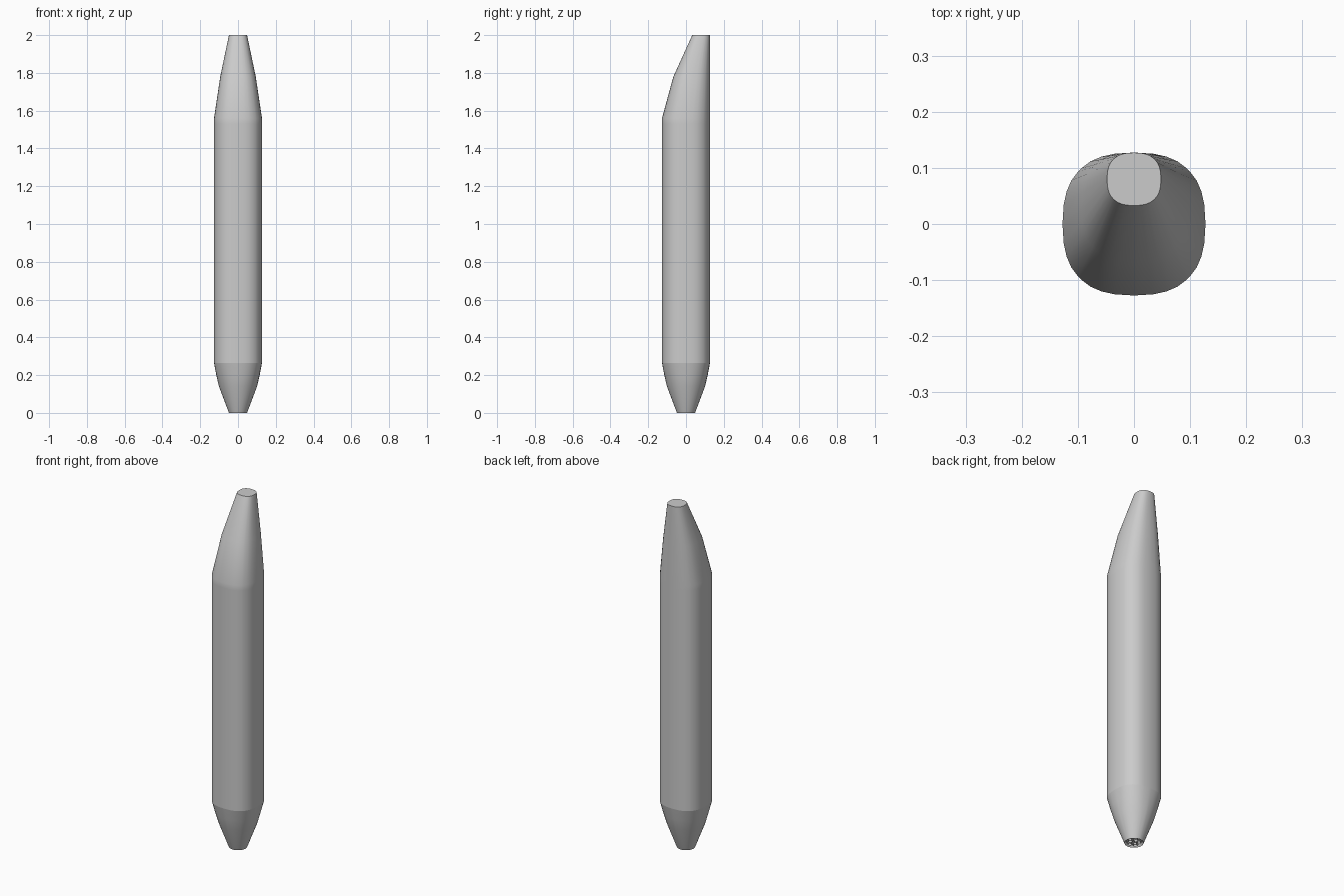
import bpy, bmesh, math
from mathutils import Vector

cube = bpy.data.objects.get("Cube")
if cube:
    bpy.data.objects.remove(cube)

grey = bpy.data.materials.new("hull grey")
grey.use_nodes = True
colour = (0.6, 0.6, 0.6, 1)
grey.diffuse_color = colour
grey.node_tree.nodes["Principled BSDF"].inputs["Base Color"].default_value = colour


def section(flat=0.52, cut=0.45, steps=5):
    """Unit octagon with softened corners."""
    corners = []
    for k in range(4):
        a = k * math.pi / 2
        for v in (-flat, flat):
            corners.append(Vector((math.cos(a) - v * math.sin(a),
                                   math.sin(a) + v * math.cos(a))))
    points = []
    for i, c in enumerate(corners):
        before = c.lerp(corners[i - 1], cut)
        after = c.lerp(corners[(i + 1) % 8], cut)
        for s in range(steps):
            t = s / (steps - 1)
            points.append(before.lerp(c, t).lerp(c.lerp(after, t), t))
    return points


def finish(bm, name):
    bmesh.ops.recalc_face_normals(bm, faces=bm.faces[:])
    mesh = bpy.data.meshes.new(name)
    bm.to_mesh(mesh)
    bm.free()
    mesh.materials.append(grey)
    ob = bpy.data.objects.new(name, mesh)
    bpy.context.collection.objects.link(ob)
    bpy.ops.object.select_all(action="DESELECT")
    ob.select_set(True)
    bpy.context.view_layer.objects.active = ob
    bpy.ops.object.shade_smooth_by_angle(angle=math.radians(30))
    return ob


# Hull stations: height, half width, front y, back y, roundness
stations = [
    (0.012, 0.040, -0.040, 0.040, 1), (0, 0.048, -0.048, 0.048, 1),
    (0.14, 0.101, -0.101, 0.101, 1), (0.20, 0.115, -0.115, 0.115, 0.55),
    (0.265, 0.127, -0.127, 0.127, 0), (0.30, 0.127, -0.127, 0.127, 0),
    (1.53, 0.127, -0.127, 0.127, 0), (1.56, 0.127, -0.127, 0.127, 0),
    (1.78, 0.094, -0.067, 0.127, 0), (2, 0.048, 0.033, 0.127, 0),
]
bm = bmesh.new()
rings = []
for z, half, front, back, roundness in stations:
    ring = []
    for p in section():
        q = p.lerp(p.normalized(), roundness)
        ring.append(bm.verts.new((q.x * half,
                                  (front + back) / 2 + q.y * (back - front) / 2, z)))
    rings.append(ring)
for low, high in zip(rings, rings[1:]):
    for i in range(len(low)):
        bm.faces.new((low[i - 1], low[i], high[i], high[i - 1]))
bm.faces.new(rings[0])
bm.faces.new(rings[-1])
hull = finish(bm, "hull")

# Crisp shoulder where the tail cone meets the straight hull
for e in hull.data.edges:
    if all(abs(hull.data.vertices[v].co.z - 0.265) < 1e-4 for v in e.vertices):
        e.use_edge_sharp = True

# Small open nozzles recessed in the tail
bm = bmesh.new()
for k in range(5):
    a = k * math.tau / 5
    made = bmesh.ops.create_cone(bm, cap_ends=False, segments=16, radius1=0.011,
                                 radius2=0.007, depth=0.012)
    bmesh.ops.translate(bm, verts=made["verts"],
                        vec=(0.025 * math.cos(a), 0.025 * math.sin(a), 0.006))
finish(bm, "tail_nozzles")
